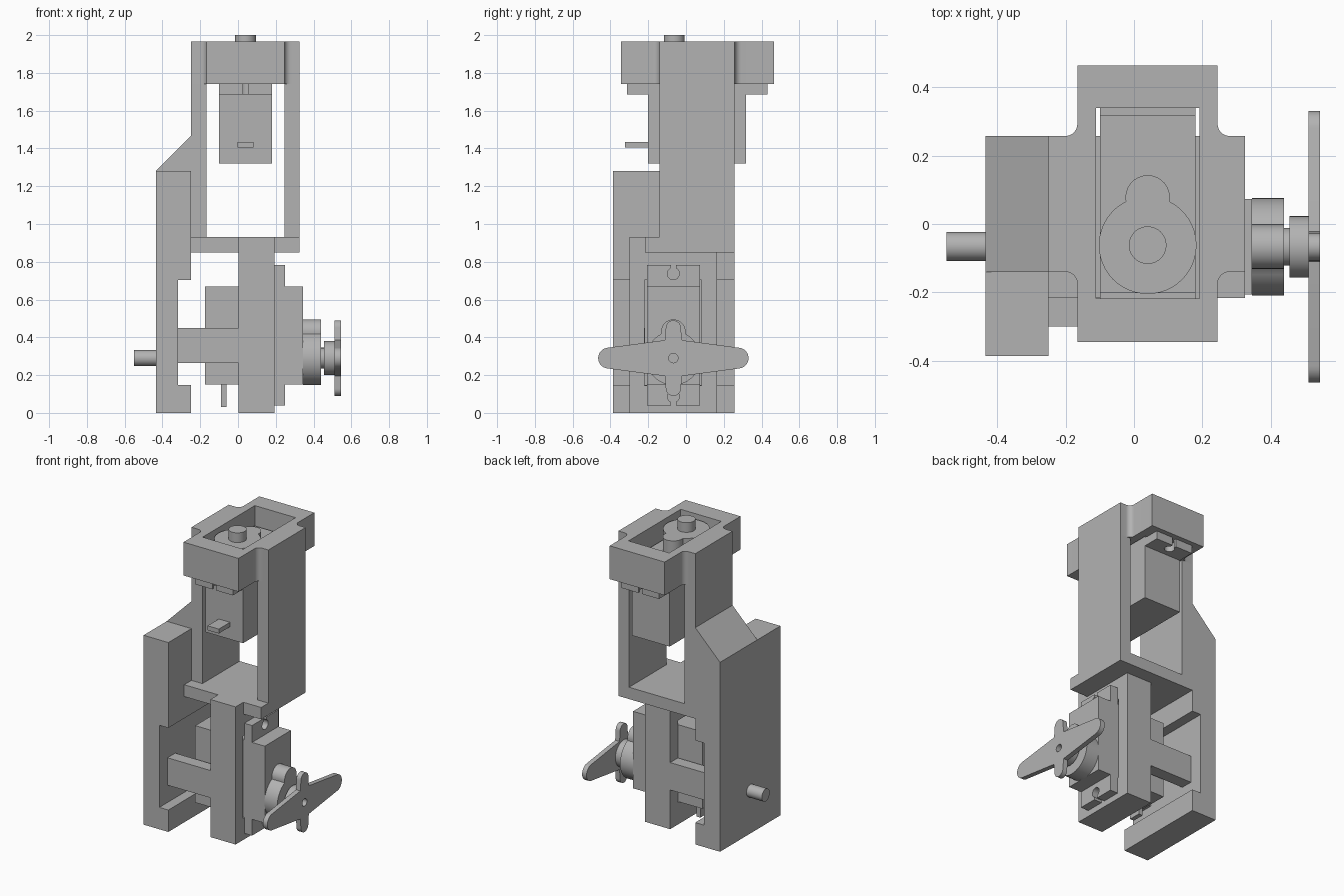
import bpy, bmesh
from math import sin, cos, radians
from mathutils import Vector

if "Cube" in bpy.data.objects:
    bpy.data.objects.remove(bpy.data.objects["Cube"])

grey = bpy.data.materials.new("plain_grey")
grey.use_nodes = True
grey.diffuse_color = (0.45, 0.45, 0.45, 1)
grey.node_tree.nodes["Principled BSDF"].inputs["Base Color"].default_value = grey.diffuse_color

# Profile plane (u, v) and extrusion direction w, per axis
AXES = {
    "x": lambda u, v, w: Vector((w, u, v)),
    "y": lambda u, v, w: Vector((u, w, v)),
    "z": lambda u, v, w: Vector((u, v, w)),
}


def arc(cu, cv, r, start, end, steps=16):
    angles = [radians(start + (end - start) * i / steps) for i in range(steps + 1)]
    return [(cu + r * cos(a), cv + r * sin(a)) for a in angles]


def circle(r, steps=40):
    return arc(0, 0, r, 0, 360, steps)[:-1]


def rect(u0, u1, v0, v1):
    return [(u0, v0), (u1, v0), (u1, v1), (u0, v1)]


def prism(name, axis, lo, hi, outline, hole=None, origin=(0, 0, 0)):
    """Extrude an outline, with an optional hole, along an axis."""
    place = AXES[axis]
    base = Vector(origin)
    bm = bmesh.new()
    if hole:
        edges = []
        for loop in (outline, hole):
            vs = [bm.verts.new(base + place(u, v, lo)) for u, v in loop]
            edges += [bm.edges.new((a, b)) for a, b in zip(vs, vs[1:] + vs[:1])]
        bmesh.ops.triangle_fill(bm, edges=edges, use_beauty=True, normal=place(0, 0, 1))
    else:
        bm.faces.new([bm.verts.new(base + place(u, v, lo)) for u, v in outline])
    top = bmesh.ops.extrude_face_region(bm, geom=bm.faces[:], use_keep_orig=True)["geom"]
    bmesh.ops.translate(bm, vec=place(0, 0, hi - lo),
                        verts=[g for g in top if isinstance(g, bmesh.types.BMVert)])
    bmesh.ops.recalc_face_normals(bm, faces=bm.faces[:])
    mesh = bpy.data.meshes.new(name)
    bm.to_mesh(mesh)
    bm.free()
    mesh.materials.append(grey)
    ob = bpy.data.objects.new(name, mesh)
    bpy.context.collection.objects.link(ob)
    bpy.ops.object.select_all(action="DESELECT")
    ob.select_set(True)
    bpy.context.view_layer.objects.active = ob
    bpy.ops.object.shade_smooth_by_angle()
    return ob


def servo(name, axis, origin):
    """Motor with its output shaft at the origin and its flange top at w = 0."""
    def part(label, lo, hi, outline):
        prism(name + "_" + label, axis, lo, hi, outline, origin=origin)

    half = 0.14
    part("body", -0.425, 0.095, rect(-half, half, -0.14, 0.38))
    # Flange with an open keyhole at each end
    end = 0.372
    tip = [(half, end), (0.0135, end), *arc(0, end - 0.047, 0.032, 65, -245),
           (-0.0135, end), (-half, end)]
    flange = tip + [(-u, -v) for u, v in tip]
    part("flange", -0.06, 0, [(u, v + 0.122) for u, v in flange])
    part("gear_tower", 0.095, 0.19,
         arc(0, 0.14, 0.065, -10, 190) + arc(0, 0, 0.143, 117, 423, 40))
    part("shaft", 0.19, 0.255, circle(0.055))
    part("cable_tab", -0.34, -0.31, rect(-0.042, 0.042, -0.26, -0.14))


# Upper bracket: U-shaped walls, floor lip and filleted top frame
prism("upper_bracket", "y", -0.14, 0.258,
      [(-0.25, 0.85), (0.325, 0.85), (0.325, 1.74), (0.245, 1.74), (0.245, 0.93),
       (-0.168, 0.93), (-0.168, 1.74), (-0.25, 1.74)])
prism("floor_lip", "z", 0.85, 0.93, rect(-0.25, 0.325, -0.217, -0.14))

L, R, F, B, r = -0.166, 0.245, -0.14, 0.258, 0.035
frame = ([(-0.25, F)] + arc(L - r, F - r, r, 90, 0, 8) + [(L, -0.345), (R, -0.345)]
         + arc(R + r, F - r, r, 180, 90, 8) + [(0.325, F), (0.325, B)]
         + arc(R + r, B + r, r, 270, 180, 8) + [(R, 0.465), (L, 0.465)]
         + arc(L - r, B + r, r, 0, -90, 8) + [(-0.25, B)])
prism("top_frame", "z", 1.74, 1.965, frame, rect(-0.112, 0.192, -0.218, 0.34))

# Side block with its recess, sloping shoulder and pivot peg
prism("side_block", "y", -0.387, 0.258,
      [(-0.435, 0), (-0.25, 0), (-0.25, 0.148), (-0.317, 0.148), (-0.317, 0.703),
       (-0.25, 0.703), (-0.25, 1.28), (-0.435, 1.28)])
prism("block_shoulder", "y", -0.14, 0.258, [(-0.435, 1.28), (-0.25, 1.28), (-0.25, 1.465)])
prism("pivot_peg", "x", -0.55, -0.435, circle(0.042), origin=(0, -0.066, 0.29))

# Lower motor holder and its two side arms
prism("motor_holder", "x", 0.003, 0.192,
      [(-0.3, 0), (0.165, 0), (0.165, 0.85), (-0.217, 0.85), (-0.217, 0.93), (-0.3, 0.93)],
      rect(-0.22, 0.082, 0.146, 0.703))
for side, y0, y1 in (("front", -0.3, -0.217), ("back", 0.082, 0.165)):
    prism(side + "_holder_arm", "y", y0, y1, rect(-0.317, 0.003, 0.265, 0.45))

# Motors
AXLE = (0.25, -0.067, 0.29)
servo("lower_motor", "x", AXLE)
servo("upper_motor", "z", (0.04, -0.062, 1.745))

# Four-armed horn on the lower motor
prism("horn_hub", "x", 0.205, 0.262, circle(0.09), origin=AXLE)
half_horn = (arc(0.343, 0, 0.055, -84, 84) + [(0.045, 0.095)]
             + arc(0, 0.16, 0.04, 0, 180) + [(-0.045, 0.095)])
other_half = [(-u, -v) for u, v in half_horn]
prism("motor_horn", "x", 0.262, 0.295, half_horn + other_half, circle(0.025, 20), origin=AXLE)
